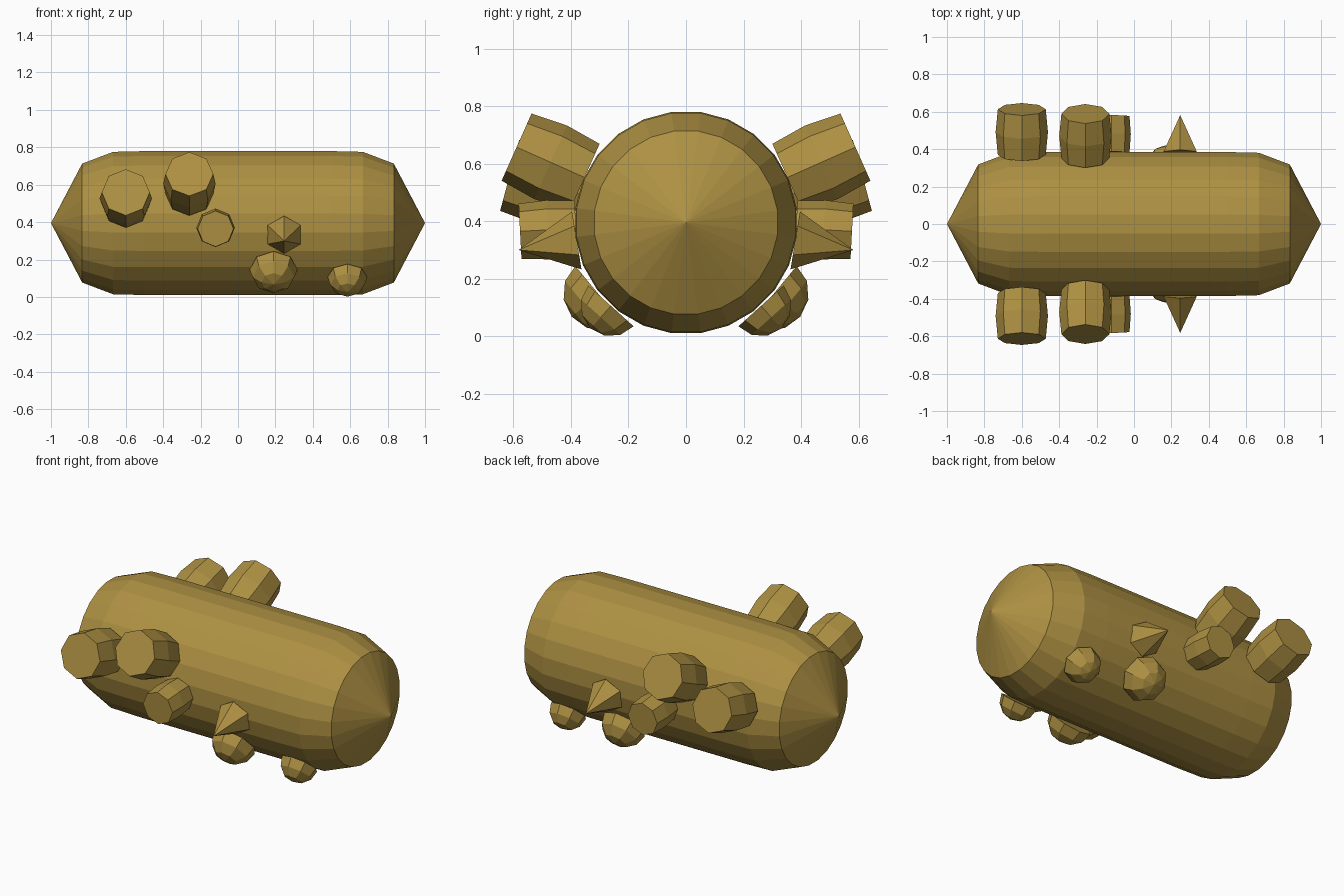
import bpy, bmesh
from math import sin, cos, pi, radians
from mathutils import Vector

if "Cube" in bpy.data.objects:
    bpy.data.objects.remove(bpy.data.objects["Cube"])

CENTRE_Z = 0.395

mat = bpy.data.materials.new("ochre")
mat.diffuse_color = (0.42, 0.28, 0.055, 1)
mat.use_nodes = True
mat.node_tree.nodes["Principled BSDF"].inputs["Base Color"].default_value = mat.diffuse_color


def lathe(name, origin, axis, u, profile, sides, phase=0.0):
    """Sweep (distance, radius) pairs around an axis; zero radius is a point."""
    axis, u = Vector(axis).normalized(), Vector(u).normalized()
    v = axis.cross(u)
    bm = bmesh.new()
    rings = []
    for d, r in profile:
        c = Vector(origin) + axis * d
        if r == 0:
            rings.append([bm.verts.new(c)])
        else:
            angles = [2 * pi * i / sides + phase for i in range(sides)]
            rings.append([bm.verts.new(c + (u * cos(a) + v * sin(a)) * r) for a in angles])
    for a, b in zip(rings, rings[1:]):
        for i in range(sides):
            j = (i + 1) % sides
            if len(a) == 1:
                bm.faces.new((a[0], b[j], b[i]))
            elif len(b) == 1:
                bm.faces.new((a[i], a[j], b[0]))
            else:
                bm.faces.new((a[i], a[j], b[j], b[i]))
    for ring in (rings[0], rings[-1]):
        if len(ring) > 1:
            bm.faces.new(ring)
    bmesh.ops.recalc_face_normals(bm, faces=bm.faces)
    me = bpy.data.meshes.new(name)
    bm.to_mesh(me)
    bm.free()
    me.materials.append(mat)
    ob = bpy.data.objects.new(name, me)
    bpy.context.collection.objects.link(ob)
    return ob


def barrel(inner, outer, end_r, mid_r):
    return [(inner, end_r), ((inner + outer) / 2, mid_r), (outer, end_r)]


def dome(base, height, r):
    steps = [radians(a) for a in (0, 30, 60)]
    return [(base + height * sin(a), r * cos(a)) for a in steps] + [(base + height, 0)]


# Main hull: long body with chamfered shoulders and pointed ends
half = [(-1, 0), (-0.833, 0.321), (-0.667, 0.384), (-0.5, 0.388)]
hull = half + [(-x, r) for x, r in reversed(half)]
lathe("hull", (0, 0, CENTRE_Z), (1, 0, 0), (0, 1, 0), hull, 24, pi / 24)

# Attachments: name, x, elevation in degrees, profile, sides, phase
parts = [
    ("rear_barrel", -0.6, 15, barrel(0.383, 0.635, 0.128, 0.14), 8, 0),
    ("upper_barrel", -0.26, 24, barrel(0.386, 0.645, 0.128, 0.14), 8, 0),
    ("small_barrel", -0.12, -3, barrel(0.383, 0.578, 0.096, 0.103), 8, 0),
    ("spike", 0.247, -9.3, [(0.385, 0.102), (0.59, 0)], 6, pi / 6),
    ("large_dome", 0.19, -39.5, dome(0.393, 0.122, 0.128), 8, 0),
    ("small_dome", 0.585, -48, dome(0.39, 0.106, 0.106), 8, 0),
]
for side, sy in (("front", -1), ("back", 1)):
    for name, x, elev, profile, sides, phase in parts:
        e = radians(elev)
        lathe(f"{side}_{name}", (x, 0, CENTRE_Z), (0, sy * cos(e), sin(e)),
              (1, 0, 0), profile, sides, phase)
